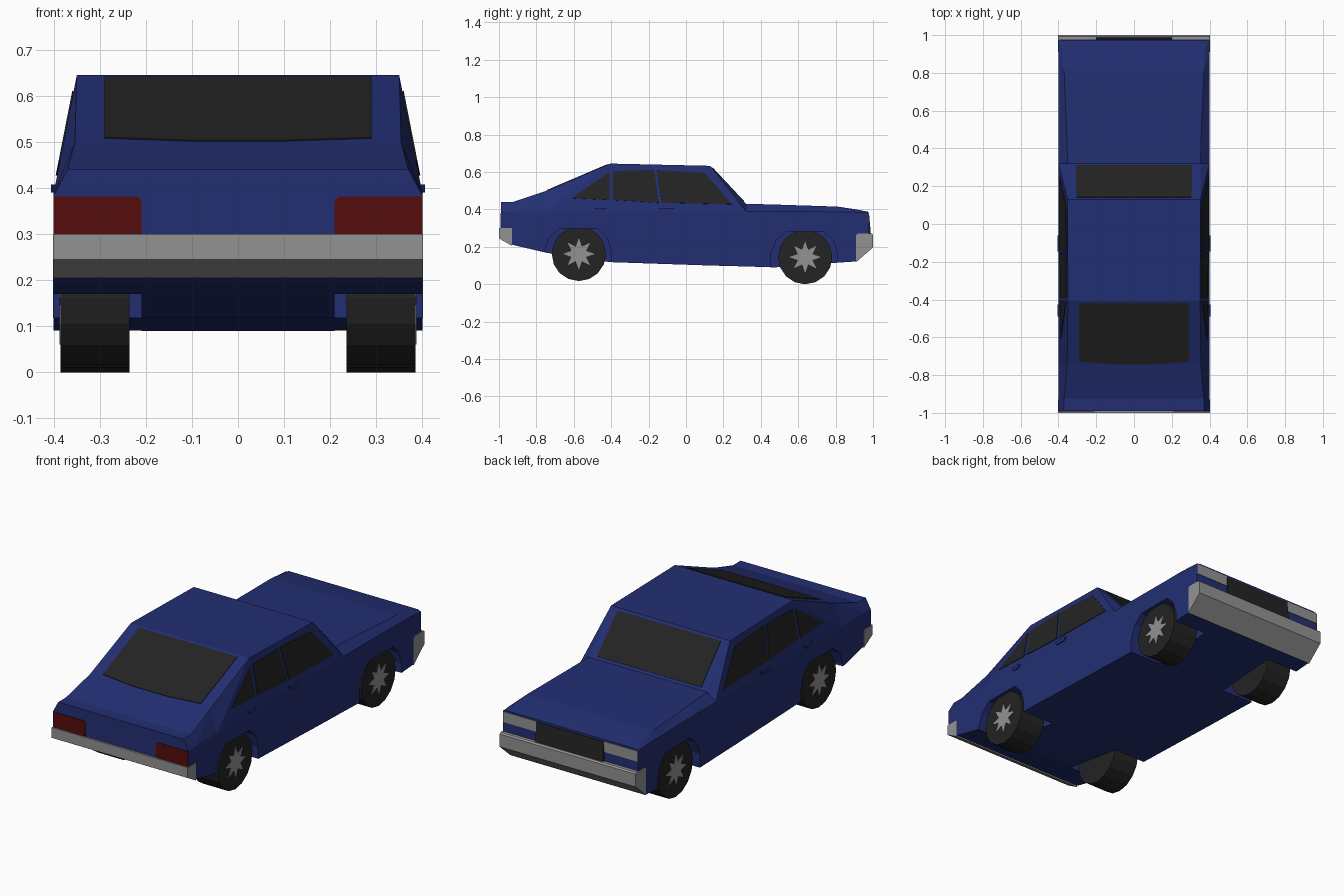
import bpy, bmesh, math
from mathutils import Vector

if "Cube" in bpy.data.objects:
    bpy.data.objects.remove(bpy.data.objects["Cube"])


def material(name, rgb):
    m = bpy.data.materials.new(name)
    m.diffuse_color = (*rgb, 1)
    m.use_nodes = True
    m.node_tree.nodes["Principled BSDF"].inputs["Base Color"].default_value = m.diffuse_color
    return m


BLUE = material("blue paint", (0.016, 0.028, 0.17))
DARK = material("dark glass and rubber", (0.017, 0.017, 0.017))
GREY = material("light grey metal", (0.29, 0.29, 0.29))
RED = material("dark red lamp", (0.09, 0.004, 0.004))


def finish(name, bm, mat):
    bmesh.ops.recalc_face_normals(bm, faces=bm.faces)
    me = bpy.data.meshes.new(name)
    bm.to_mesh(me)
    bm.free()
    me.materials.append(mat)
    ob = bpy.data.objects.new(name, me)
    bpy.context.collection.objects.link(ob)
    return ob


def prism(name, pts, vec, mat):
    """Closed prism: polygon pts swept along vec."""
    bm = bmesh.new()
    a = [bm.verts.new(Vector(p)) for p in pts]
    b = [bm.verts.new(Vector(p) + Vector(vec)) for p in pts]
    bm.faces.new(a)
    bm.faces.new(b[::-1])
    for i in range(len(a)):
        j = (i + 1) % len(a)
        bm.faces.new((a[i], b[i], b[j], a[j]))
    return finish(name, bm, mat)


def across(name, yz, x0, x1, mat):
    """Side profile swept from x0 to x1."""
    return prism(name, [(x0, y, z) for y, z in yz], (x1 - x0, 0, 0), mat)


def plate(name, pts, normal, mat):
    """Thin panel lying just proud of a surface."""
    n = Vector(normal).normalized()
    return prism(name, [Vector(p) + n * 0.003 for p in pts], -n * 0.006, mat)


# Body loft stations: y, bottom z, belt z, top z, top half width
STATIONS = [
    (-0.99, 0.245, 0.385, 0.44, 0.37),
    (-0.925, 0.21, 0.388, 0.44, 0.37),
    (-0.745, 0.168, 0.39, 0.50, 0.354),
    (-0.405, 0.118, 0.39, 0.645, 0.35),
    (0.13, 0.10, 0.39, 0.633, 0.352),
    (0.32, 0.095, 0.39, 0.43, 0.352),
    (0.475, 0.09, 0.39, 0.426, 0.356),
    (0.81, 0.115, 0.387, 0.415, 0.37),
    (0.91, 0.122, 0.385, 0.40, 0.375),
    (0.975, 0.19, 0.38, 0.387, 0.38),
]
bm = bmesh.new()
rings = []
for y, bot, belt, top, w in STATIONS:
    rings.append([bm.verts.new((x, y, z)) for x, z in (
        (-0.4, bot), (-0.4, belt), (-w, top), (w, top), (0.4, belt), (0.4, bot))])
for a, b in zip(rings, rings[1:]):
    for i in range(6):
        j = (i + 1) % 6
        if i in (1, 3):  # shoulder panels: fold from the higher roof corner
            t, e = (2, 1) if i == 1 else (3, 4)
            if a[t].co.z >= b[t].co.z:
                bm.faces.new((a[e], b[e], a[t]))
                bm.faces.new((a[t], b[e], b[t]))
            else:
                bm.faces.new((a[e], b[e], b[t]))
                bm.faces.new((a[e], b[t], a[t]))
        else:
            bm.faces.new((a[i], a[j], b[j], b[i]))
bm.faces.new(rings[0])
bm.faces.new(rings[-1][::-1])
body = finish("car_body", bm, BLUE)

# Wheel arches cut from the body, then wheels with star hubs
ARCH = [(-0.185, -0.15), (-0.182, 0.02), (-0.155, 0.09), (-0.10, 0.137), (0.10, 0.137),
        (0.15, 0.09), (0.172, 0.02), (0.175, -0.15)]
R = 0.145
for axle, cy, cz in (("rear", -0.573, 0.162), ("front", 0.637, R)):
    for side, s in (("left", -1), ("right", 1)):
        tag = axle + "_" + side
        cut = across("arch_cutter_" + tag, [(cy + y, cz + z) for y, z in ARCH],
                     s * 0.21, s * 0.5, BLUE)
        cut.hide_render = True
        cut.hide_set(True)
        mod = body.modifiers.new("arch_" + tag, "BOOLEAN")
        mod.operation = "DIFFERENCE"
        mod.solver = "EXACT"
        mod.object = cut
        rim = [(cy + R * math.cos(k * math.pi / 8), cz + R * math.sin(k * math.pi / 8))
               for k in range(16)]
        across("wheel_" + tag, rim, s * 0.235, s * 0.385, DARK)
        star = []
        for k in range(16):
            r = 0.085 if k % 2 == 0 else 0.042
            star.append((cy + r * math.cos(k * math.pi / 8), cz + r * math.sin(k * math.pi / 8)))
        across("hub_" + tag, star, s * 0.382, s * 0.388, GREY)

# Bumpers
across("rear_bumper", [(-1, 0.30), (-1, 0.245), (-0.93, 0.205), (-0.93, 0.30)], -0.402, 0.402, GREY)
across("front_bumper", [(1, 0.265), (0.992, 0.272), (0.92, 0.272), (0.91, 0.262), (0.91, 0.118),
                        (1, 0.197)], -0.402, 0.402, GREY)

# Grille
across("grille", [(0.97, 0.375), (0.979, 0.375), (0.988, 0.272), (0.97, 0.272)], -0.2, 0.2, DARK)

# Windscreen and rear window on their sloping panels
SCREEN_N = (0, 0.203, 0.19)
REAR_N = (0, -0.145, 0.34)


def slope(y, y0, z0, y1, z1):
    return z0 + (z1 - z0) * (y - y0) / (y1 - y0)


plate("windscreen", [(x, y, slope(y, 0.13, 0.633, 0.32, 0.43)) for x, y in (
    (-0.305, 0.14), (0.305, 0.14), (0.308, 0.31), (-0.308, 0.31))], SCREEN_N, DARK)
plate("rear_window", [(x, y, slope(y, -0.405, 0.645, -0.745, 0.50)) for x, y in (
    (-0.29, -0.418), (0.29, -0.418), (0.29, -0.727), (0.1, -0.742), (-0.1, -0.742),
    (-0.29, -0.727))], REAR_N, DARK)

SIDE_WINDOWS = {
    "quarter_window": [(-0.61, 0.46), (-0.41, 0.60), (-0.41, 0.45)],
    "rear_door_window": [(-0.39, 0.605), (-0.17, 0.61), (-0.145, 0.435), (-0.39, 0.45)],
    "front_door_window": [(-0.155, 0.61), (0.10, 0.595), (0.245, 0.427), (-0.13, 0.435)],
}
for side, s in (("left", -1), ("right", 1)):
    # Side windows on the leaning cabin side
    for name, yz in SIDE_WINDOWS.items():
        pts = [(s * (0.4 - 0.05 * (z - 0.39) / 0.255), y, z) for y, z in yz]
        plate(name + "_" + side, pts, (s, 0, 0.196), DARK)
    # Door handles
    for door, y0, y1 in (("rear", -0.49, -0.425), ("front", -0.145, -0.06)):
        across(door + "_door_handle_" + side,
               [(y0, 0.408), (y1, 0.408), (y1 - 0.012, 0.39), (y0 + 0.012, 0.39)],
               s * 0.39, s * 0.406, BLUE)
    # Tail lamps and headlamps
    plate("tail_lamp_" + side, [(s * x, -0.99, z) for x, z in (
        (0.21, 0.30), (0.21, 0.373), (0.22, 0.382), (0.4, 0.382), (0.4, 0.30))], (0, -1, 0), RED)
    plate("headlamp_" + side, [(s * x, 0.975, z) for x, z in (
        (0.2, 0.322), (0.2, 0.378), (0.398, 0.378), (0.398, 0.322))], (0, 1, 0), GREY)
